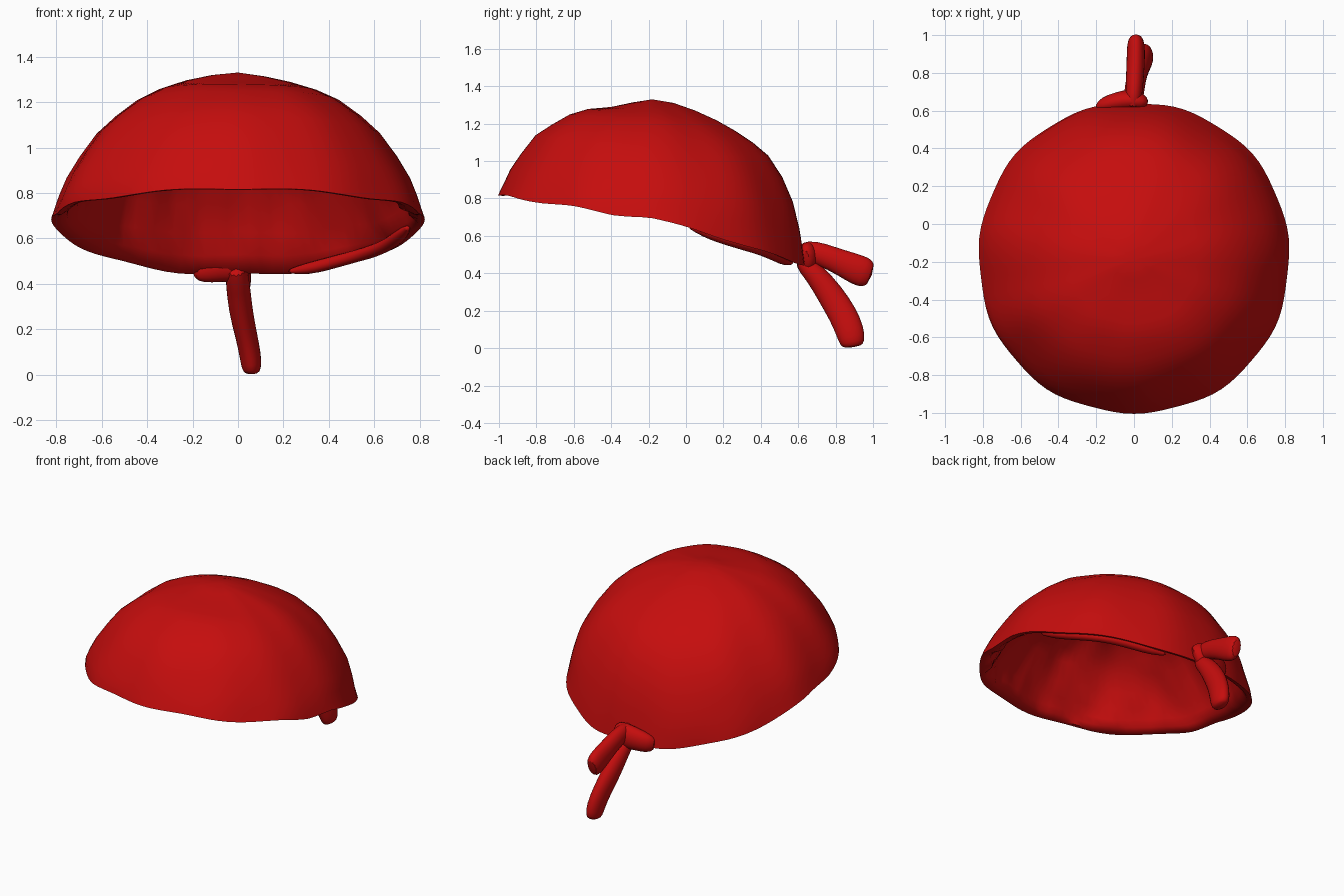
import bpy, bmesh, math
from mathutils import Vector, noise

if "Cube" in bpy.data.objects:
    bpy.data.objects.remove(bpy.data.objects["Cube"])

red = bpy.data.materials.new("deep red cloth")
red.diffuse_color = (0.56, 0.004, 0.004, 1)
red.use_nodes = True
red.node_tree.nodes["Principled BSDF"].inputs["Base Color"].default_value = red.diffuse_color

def finish(name, bm, angle=60):
    bmesh.ops.recalc_face_normals(bm, faces=bm.faces)
    me = bpy.data.meshes.new(name)
    bm.to_mesh(me)
    bm.free()
    ob = bpy.data.objects.new(name, me)
    bpy.context.collection.objects.link(ob)
    me.materials.append(red)
    bpy.ops.object.select_all(action='DESELECT')
    bpy.context.view_layer.objects.active = ob
    ob.select_set(True)
    bpy.ops.object.shade_smooth_by_angle(angle=math.radians(angle))
    return ob

def lerp(xs, ys, x):
    for i in range(len(xs) - 1):
        if x <= xs[i + 1]:
            f = (x - xs[i]) / (xs[i + 1] - xs[i])
            return ys[i] + f * (ys[i + 1] - ys[i])
    return ys[-1]

# Dome height profiles toward the front, back and sides
RADII = [1, .985, .96, .92, .85, .76, .66, .54, .42, .28, .14]
FRONT = [0, .08, .15, .27, .43, .63, .74, .85, .91, .92, .96]
BACK = [0, .10, .22, .38, .53, .66, .74, .81, .87, .93, .98]
SIDE = [0, .06, .15, .27, .42, .58, .70, .81, .88, .94, .98]
RIM_Y = [-1, -.9, -.75, -.6, -.4, -.2, 0, .3, .64]
RIM_Z = [.82, .80, .775, .755, .715, .70, .645, .555, .44]
CY, TOP, N = -.18, 1.33, 96

def rim(a):
    c, s = math.cos(a), math.sin(a)
    k = (abs(c) ** 2.08 + abs(s) ** 2.08) ** (-1 / 2.08) * .82
    k *= 1 + .006 * math.sin(11 * a)
    y = CY + k * s
    return Vector((k * c, y, lerp(RIM_Y, RIM_Z, y) + .005 * math.sin(9 * a)))

def dome_point(a, i, inner):
    p, r, s = rim(a), RADII[i], math.sin(a)
    h = (FRONT if s < 0 else BACK)[i] * s * s + SIDE[i] * (1 - s * s)
    q = Vector((p.x * r, CY + (p.y - CY) * r, p.z + (TOP - p.z) * h))
    if inner:
        # wrinkled lining, set in from the outside
        centre = Vector((0, CY, .45))
        w = .03 if i == 0 else .055 + .035 * noise.noise(q * 7)
        q -= (q - centre).normalized() * w
        if i == 0:
            q.z += .01
    elif i:
        q += Vector((q.x, q.y - CY, q.z - .6)) * .015 * noise.noise(q * 3)
    return q

# Hollow cap: outer cloth, lining and rim
bm = bmesh.new()
shells = []
for inner in (False, True):
    rings = [[bm.verts.new(dome_point(2 * math.pi * j / N, i, inner)) for j in range(N)]
             for i in range(len(RADII))]
    tip = bm.verts.new((0, CY, TOP - (.055 if inner else 0)))
    for lo, hi in zip(rings, rings[1:]):
        for j in range(N):
            k = (j + 1) % N
            bm.faces.new((lo[j], lo[k], hi[k], hi[j]))
    for j in range(N):
        bm.faces.new((rings[-1][j], rings[-1][(j + 1) % N], tip))
    shells.append(rings[0])
for j in range(N):
    k = (j + 1) % N
    bm.faces.new((shells[0][j], shells[0][k], shells[1][k], shells[1][j]))
finish("bandana_cap", bm)

def tube(name, path, sizes, n=12):
    """Soft flattened tube: sizes are (half width across, half height) per point."""
    bm = bmesh.new()
    pts = [Vector(p) for p in path]
    rings = []
    for i, p in enumerate(pts):
        t = (pts[min(i + 1, len(pts) - 1)] - pts[max(i - 1, 0)]).normalized()
        ref = Vector((1, 0, 0)) if abs(t.x) < .7 else Vector((0, 1, 0))
        u = (ref - t * ref.dot(t)).normalized()
        v = t.cross(u)
        a, b = sizes[i]
        rings.append([bm.verts.new(p + u * a * math.cos(2 * math.pi * j / n)
                                   + v * b * math.sin(2 * math.pi * j / n)) for j in range(n)])
    for lo, hi in zip(rings, rings[1:]):
        for j in range(n):
            k = (j + 1) % n
            bm.faces.new((lo[j], lo[k], hi[k], hi[j]))
    bm.faces.new(rings[0])
    bm.faces.new(rings[-1])
    ob = finish(name, bm)
    sub = ob.modifiers.new("soften", 'SUBSURF')
    sub.levels = sub.render_levels = 1
    return ob

# Two tied ends hanging behind
tube("upper_tail",
     [(-.01, .60, .53), (0, .68, .515), (.005, .78, .48), (.01, .88, .435), (.01, .95, .405), (.01, .995, .39)],
     [(.04, .04), (.045, .065), (.05, .065), (.05, .08), (.05, .088), (.035, .065)])
tube("lower_tail",
     [(-.01, .60, .48), (0, .69, .40), (.01, .77, .29), (.035, .84, .18), (.055, .88, .085), (.06, .89, .025), (.06, .893, .004)],
     [(.05, .045), (.055, .06), (.055, .075), (.05, .08), (.05, .08), (.045, .07), (.03, .045)])

# Knot wrapped across the back of the rim
tube("knot",
     [(-.20, .61, .46), (-.16, .63, .465), (-.09, .645, .48), (-.02, .66, .49), (.04, .645, .49), (.06, .63, .48)],
     [(.02, .04), (.045, .065), (.055, .075), (.06, .085), (.05, .08), (.03, .05)])

# Folded hem inside the right rear rim
hem = []
for i in range(9):
    p = rim(math.radians(14 + 7.5 * i))
    hem.append((p.x * .94, CY + (p.y - CY) * .94, p.z + .01))
tube("inner_hem", hem, [(.01, .01)] + [(.035, .03)] * 7 + [(.01, .01)], 8)
